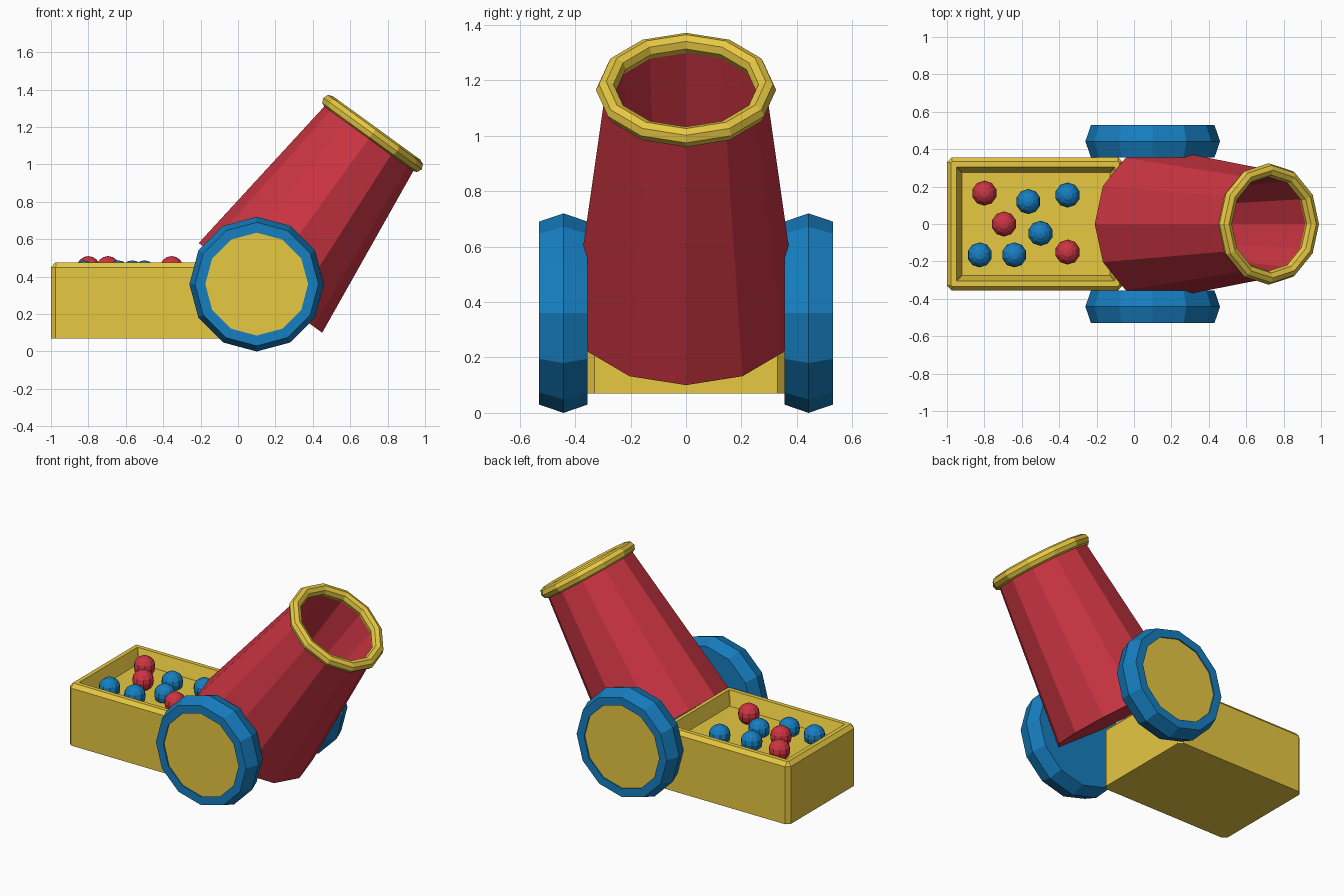
import bpy, bmesh
from math import radians, sin, cos, tau, pi
from mathutils import Matrix, Vector

if "Cube" in bpy.data.objects:
    bpy.data.objects.remove(bpy.data.objects["Cube"])


def material(name, rgb):
    m = bpy.data.materials.new(name)
    m.diffuse_color = (*rgb, 1)
    m.use_nodes = True
    m.node_tree.nodes["Principled BSDF"].inputs["Base Color"].default_value = m.diffuse_color
    return m


RED = material("red", (0.60, 0.035, 0.055))
BLUE = material("blue", (0.008, 0.21, 0.53))
YELLOW = material("yellow", (0.80, 0.58, 0.055))


def finish(name, bm, mat, matrix=None):
    bmesh.ops.recalc_face_normals(bm, faces=bm.faces)
    if matrix is not None:
        bm.transform(matrix)
    me = bpy.data.meshes.new(name)
    bm.to_mesh(me)
    bm.free()
    me.materials.append(mat)
    ob = bpy.data.objects.new(name, me)
    bpy.context.collection.objects.link(ob)
    return ob


def bridge(bm, rings):
    for a, b in zip(rings, rings[1:]):
        n = len(a)
        for i in range(n):
            bm.faces.new((a[i], a[(i + 1) % n], b[(i + 1) % n], b[i]))


def lathe(name, profile, mat, matrix, loop=False, n=12):
    """Spin (radius, height) points about z; cap both ends or join them."""
    bm = bmesh.new()
    rings = [[bm.verts.new((r * cos(tau * i / n), r * sin(tau * i / n), z))
              for i in range(n)] for r, z in profile]
    if loop:
        bridge(bm, rings + rings[:1])
    else:
        bridge(bm, rings)
        bm.faces.new(rings[0])
        bm.faces.new(rings[-1])
    return finish(name, bm, mat, matrix)


# Tilted hollow barrel and its muzzle ring
LENGTH = 1.02
tilt = Matrix.Translation((0.12, 0, 0.34)) @ Matrix.Rotation(radians(36), 4, 'Y')
lathe("barrel", [(0.408, 0), (0.29, LENGTH), (0.265, LENGTH), (0.20, 0.12)], RED, tilt)
tube = [(0.288 + 0.037 * cos(tau * k / 8), LENGTH + 0.037 * sin(tau * k / 8))
        for k in range(8)]
lathe("muzzle_ring", tube, YELLOW, tilt, loop=True)

# Wheels with inset hub discs
for side, label in ((-1, "front"), (1, "back")):
    place = (Matrix.Translation((0.1, 0, 0.36))
             @ Matrix.Rotation(-side * pi / 2, 4, 'X'))
    lathe(label + "_wheel", [(0.33, 0.355), (0.36, 0.442), (0.33, 0.53),
                             (0.275, 0.53), (0.275, 0.515)], BLUE, place)
    lathe(label + "_hub", [(0.275, 0.50), (0.275, 0.522)], YELLOW, place)

# Ammunition box: stacked rectangles with clipped corners, open tray on top
X0, X1, Y = -1.0, -0.06, 0.355
bm = bmesh.new()
rings = []
for inset, z, c in ((0, 0.07, 0.025), (0, 0.45, 0.025), (0.022, 0.475, 0.006),
                    (0.05, 0.475, 0.003), (0.08, 0.385, 0.002)):
    a, b, y = X0 + inset, X1 - inset * 0.85, Y - inset
    pts = [(a + c, -y), (b - c, -y), (b, -y + c), (b, y - c),
           (b - c, y), (a + c, y), (a, y - c), (a, -y + c)]
    rings.append([bm.verts.new((px, py, z)) for px, py in pts])
bridge(bm, rings)
bm.faces.new(rings[0])
bm.faces.new(rings[-1])
finish("ammunition_box", bm, YELLOW)

# Balls lying in the tray
balls = {
    "red_ball": (RED, 0.443, [(-0.8, 0.165), (-0.695, 0), (-0.355, -0.15)]),
    "blue_ball": (BLUE, 0.42, [(-0.565, 0.12), (-0.355, 0.155), (-0.5, -0.05),
                               (-0.825, -0.165), (-0.64, -0.165)]),
}
for name, (mat, z, spots) in balls.items():
    for i, (x, y) in enumerate(spots):
        bm = bmesh.new()
        bmesh.ops.create_uvsphere(bm, u_segments=10, v_segments=8, radius=0.067)
        finish(f"{name}_{i + 1}", bm, mat, Matrix.Translation((x, y, z)))
